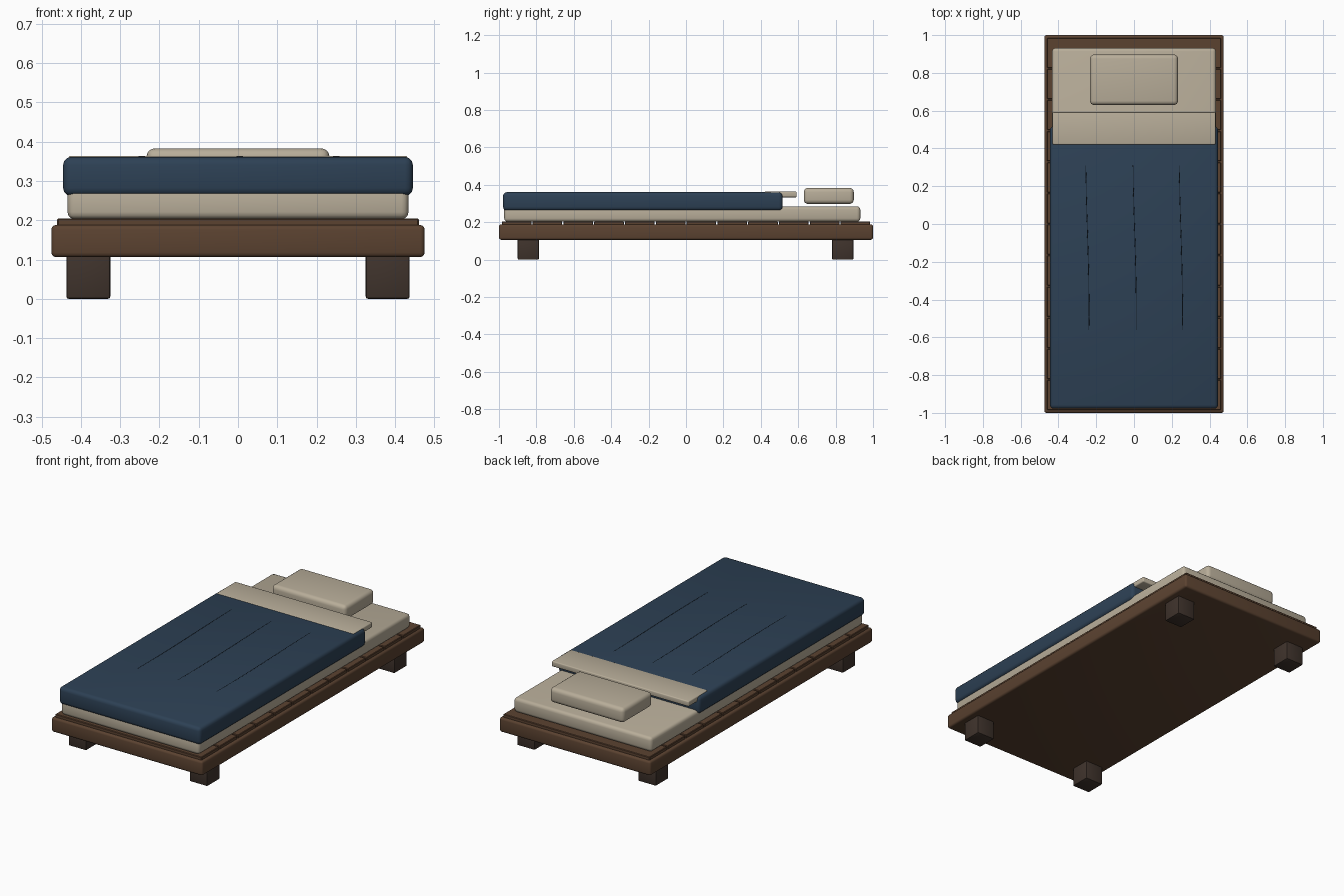
import bpy, bmesh, math
from mathutils import Vector

if "Cube" in bpy.data.objects:
    bpy.data.objects.remove(bpy.data.objects["Cube"])


def material(name, rgb):
    m = bpy.data.materials.new(name)
    m.diffuse_color = (*rgb, 1)
    m.use_nodes = True
    m.node_tree.nodes["Principled BSDF"].inputs["Base Color"].default_value = m.diffuse_color
    return m


WOOD = material("wood", (0.105, 0.055, 0.03))
DARK = material("dark_wood", (0.05, 0.033, 0.025))
LINEN = material("linen", (0.48, 0.42, 0.32))
BLUE = material("blue_cloth", (0.026, 0.052, 0.09))
SEAM = material("dark_blue", (0.008, 0.015, 0.025))


def box(name, lo, hi, mat, bevel=0.01, segments=3):
    """Rounded box between two corners."""
    lo, hi = Vector(lo), Vector(hi)
    mesh = bpy.data.meshes.new(name)
    bm = bmesh.new()
    bmesh.ops.create_cube(bm, size=1)
    for v in bm.verts:
        v.co = Vector(c * s for c, s in zip(v.co, hi - lo)) + (lo + hi) / 2
    bmesh.ops.bevel(bm, geom=bm.edges[:], offset=bevel, segments=segments,
                    profile=0.5, affect='EDGES', clamp_overlap=True)
    bm.to_mesh(mesh)
    bm.free()
    ob = bpy.data.objects.new(name, mesh)
    bpy.context.collection.objects.link(ob)
    mesh.materials.append(mat)
    bpy.ops.object.select_all(action='DESELECT')
    ob.select_set(True)
    bpy.context.view_layer.objects.active = ob
    bpy.ops.object.shade_smooth_by_angle(angle=math.radians(35))
    return ob


# Frame
box("bed_frame", (-0.475, -1, 0.106), (0.475, 1, 0.188), WOOD, 0.012)

# Legs
for sx, side in ((-1, "left"), (1, "right")):
    for y, end in ((-0.843, "front"), (0.838, "back")):
        x = sx * 0.381
        box(f"{end}_{side}_leg", (x - 0.056, y - 0.057, 0),
            (x + 0.056, y + 0.057, 0.115), DARK, 0.006, 2)

# Slats across the frame
pitch = 1.976 / 12
for i in range(12):
    y = -0.988 + pitch * (i + 0.5)
    box(f"slat_{i + 1}", (-0.46, y - pitch / 2 + 0.003, 0.18),
        (0.46, y + pitch / 2 - 0.003, 0.205), WOOD, 0.003, 1)

# Bedding
box("mattress", (-0.434, -0.972, 0.203), (0.434, 0.932, 0.285), LINEN, 0.018)
box("blanket", (-0.445, -0.978, 0.262), (0.445, 0.517, 0.361), BLUE, 0.02)
box("folded_sheet", (-0.431, 0.42, 0.333), (0.431, 0.592, 0.364), LINEN, 0.006)
box("pillow", (-0.233, 0.63, 0.298), (0.233, 0.897, 0.383), LINEN, 0.022, 4)

# Creases lying in the blanket
for i, x in enumerate((-0.25, 0, 0.245)):
    cu = bpy.data.curves.new(f"blanket_crease_{i + 1}", 'CURVE')
    cu.dimensions = '3D'
    cu.bevel_depth = 0.003
    cu.bevel_resolution = 1
    cu.use_fill_caps = True
    sp = cu.splines.new('POLY')
    sp.points.add(12)
    for k, p in enumerate(sp.points):
        t = k / 12
        p.co = (x - 0.005 * math.cos(t * 4) + 0.008 * t,
                0.31 - 0.87 * t, 0.3587 + 0.0006 * math.sin(math.pi * t), 1)
    ob = bpy.data.objects.new(f"blanket_crease_{i + 1}", cu)
    cu.materials.append(SEAM)
    bpy.context.collection.objects.link(ob)
